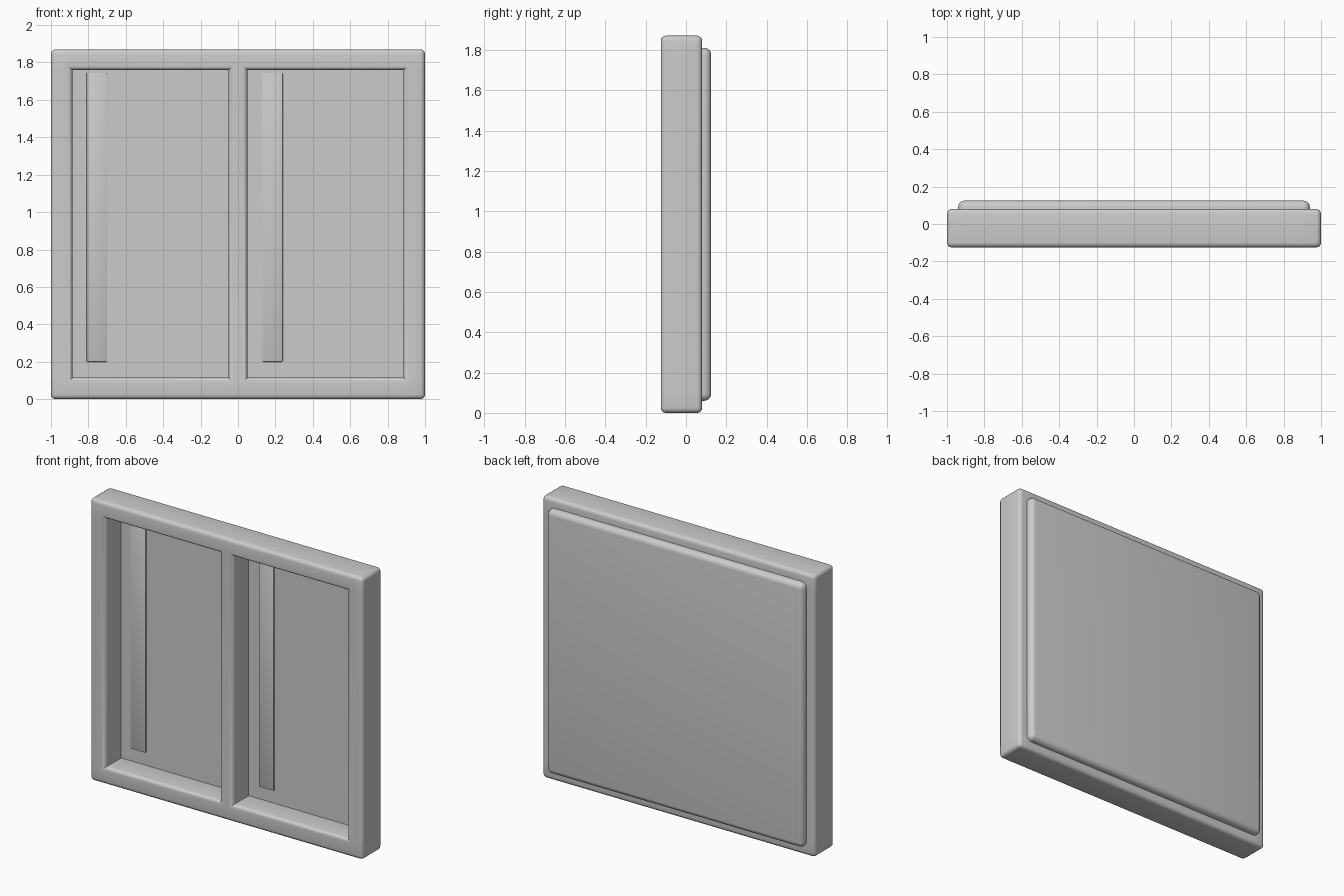
import bpy, bmesh, math

if "Cube" in bpy.data.objects:
    bpy.data.objects.remove(bpy.data.objects["Cube"])


def finish(name, bm):
    bmesh.ops.recalc_face_normals(bm, faces=bm.faces)
    mesh = bpy.data.meshes.new(name)
    bm.to_mesh(mesh)
    bm.free()
    ob = bpy.data.objects.new(name, mesh)
    bpy.context.collection.objects.link(ob)
    bpy.ops.object.select_all(action='DESELECT')
    ob.select_set(True)
    bpy.context.view_layer.objects.active = ob
    bpy.ops.object.shade_smooth_by_angle(angle=math.radians(40))
    return ob


def bevel(bm, edges, width, segments):
    bmesh.ops.bevel(bm, geom=edges, offset=width, segments=segments,
                    profile=0.5, affect='EDGES', clamp_overlap=True)


def box(name, x, y, z, width, segments, keep_front=False):
    bm = bmesh.new()
    bmesh.ops.create_cube(bm, size=1)
    for v in bm.verts:
        for i, r in enumerate((x, y, z)):
            v.co[i] = r[1] if v.co[i] > 0 else r[0]
    edges = [e for e in bm.edges
             if not (keep_front and all(v.co.y == min(w.co.y for w in bm.verts) for v in e.verts))]
    bevel(bm, edges, width, segments)
    return finish(name, bm)


# Window frame with two openings, bevelled on its outer edges and both rims
xs = [-1, -0.885, -0.05, 0.05, 0.885, 1]
zs = [0, 0.115, 1.76, 1.87]
bm = bmesh.new()
grid = [[bm.verts.new((x, -0.125, z)) for z in zs] for x in xs]
for i in range(5):
    for j in range(3):
        if not (j == 1 and i in (1, 3)):
            bm.faces.new((grid[i][j], grid[i + 1][j], grid[i + 1][j + 1], grid[i][j + 1]))
front = bm.faces[:]
copy = bmesh.ops.duplicate(bm, geom=front)["geom"]
ext = bmesh.ops.extrude_face_region(bm, geom=front)["geom"]
for v in ext:
    if isinstance(v, bmesh.types.BMVert):
        v.co.y = 0.08
bmesh.ops.delete(bm, geom=[f for f in front if f.is_valid], context='FACES')
bmesh.ops.remove_doubles(bm, verts=bm.verts, dist=0.0001)
bmesh.ops.recalc_face_normals(bm, faces=bm.faces)
sharp = [e for e in bm.edges if len(e.link_faces) == 2
         and e.calc_face_angle_signed() > math.radians(30)]
bevel(bm, sharp, 0.025, 4)
finish("window_frame", bm)

# Pane panel that closes the openings and stands proud at the back
box("back_panel", (-0.94, 0.94), (0.04, 0.125), (0.06, 1.81), 0.035, 5, True)

# Thin upright strips on the pane
for name, x in (("left_strip", -0.755), ("right_strip", 0.185)):
    box(name, (x - 0.055, x + 0.055), (0.03, 0.06), (0.2, 1.745), 0.005, 2)
